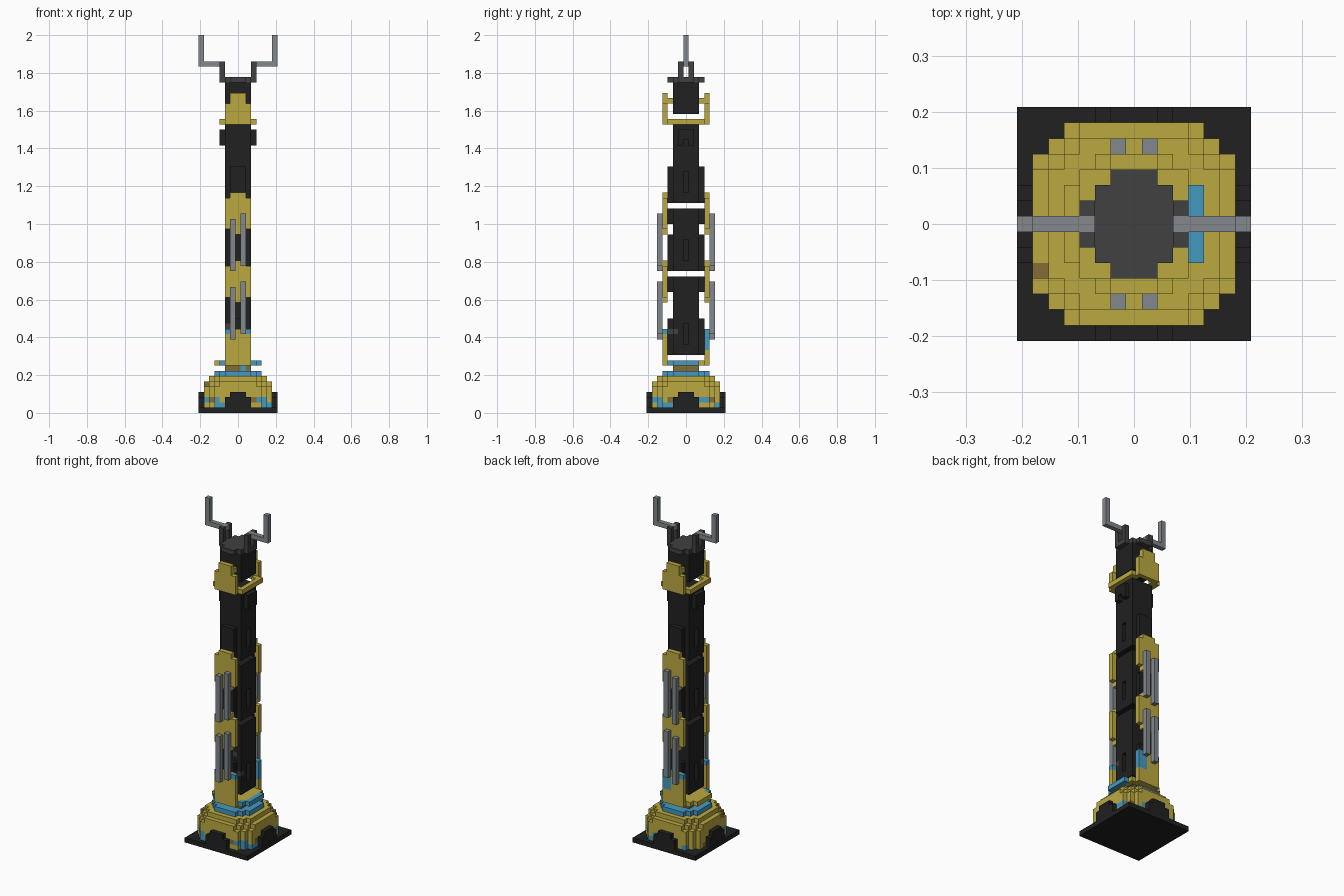
import bpy, bmesh, random
from mathutils import Vector

if "Cube" in bpy.data.objects:
    bpy.data.objects.remove(bpy.data.objects["Cube"])

V = 1 / 36  # edge length of one cell
random.seed(4)

COLOURS = {
    "black": (0.015, 0.015, 0.015), "dark_grey": (0.052, 0.052, 0.052),
    "gold": (0.50, 0.40, 0.053), "blue": (0.06, 0.32, 0.53),
    "brown": (0.23, 0.15, 0.035), "steel_grey": (0.23, 0.25, 0.27),
}
MATS = {}
for n, c in COLOURS.items():
    MATS[n] = bpy.data.materials.new(n)
    MATS[n].diffuse_color = (*c, 1)

DIRS = [(1, 0, 0), (-1, 0, 0), (0, 1, 0), (0, -1, 0), (0, 0, 1), (0, 0, -1)]


def cells(xs, ys, zs, rule=lambda x, y, z: True):
    """Inclusive ranges of cells, filtered by a rule."""
    return [(x, y, z) for x in range(xs[0], xs[1] + 1)
            for y in range(ys[0], ys[1] + 1)
            for z in range(zs[0], zs[1] + 1) if rule(x, y, z)]


def build(name, cell_list, colour):
    """Make a blocky object from cells; colour is a name or a rule per cell."""
    pick = colour if callable(colour) else (lambda x, y, z: colour)
    solid = set(cell_list)
    bm = bmesh.new()
    verts, slots = {}, []
    mesh = bpy.data.meshes.new(name)

    def vert(p):
        key = tuple(round(2 * k) for k in p)
        if key not in verts:
            verts[key] = bm.verts.new(Vector(p) * V)
        return verts[key]

    for c in sorted(solid):
        cname = pick(*c)
        if cname not in slots:
            slots.append(cname)
            mesh.materials.append(MATS[cname])
        centre = Vector((c[0], c[1], c[2] + 0.5))
        for d in DIRS:
            if tuple(a + b for a, b in zip(c, d)) in solid:
                continue
            n = Vector(d)
            u = Vector((d[1], d[2], d[0]))
            w = n.cross(u)
            quad = [centre + (n + u * a + w * b) / 2
                    for a, b in ((-1, -1), (1, -1), (1, 1), (-1, 1))]
            f = bm.faces.new([vert(p) for p in quad])
            f.material_index = slots.index(cname)
    bm.to_mesh(mesh)
    bm.free()
    ob = bpy.data.objects.new(name, mesh)
    bpy.context.collection.objects.link(ob)
    return ob


# Ground plate with four dark archway blocks reaching its edges
def in_arch(x, y, z):
    w = 2 if z < 3 else 1
    return z <= 3 and (abs(x) <= w or abs(y) <= w)


build("base_plate", cells((-7, 7), (-7, 7), (0, 0)), "black")
build("archways", cells((-7, 7), (-7, 7), (1, 3), in_arch), "black")


# Stepped pedestal with four feet
def pedestal(x, y, z):
    r = 6 if z <= 5 else 5
    s = {5: 9, 6: 8}.get(z, 10)
    return max(abs(x), abs(y)) <= r and abs(x) + abs(y) <= s and not in_arch(x, y, z)


def pedestal_colour(x, y, z):
    if z <= 2:
        return random.choice(["gold", "gold", "blue", "brown"])
    return "brown" if (x, y, z) == (-6, -3, 5) else "gold"


build("pedestal", cells((-6, 6), (-6, 6), (1, 6), pedestal), pedestal_colour)
build("pedestal_band", cells((-4, 4), (-4, 4), (7, 7),
      lambda x, y, z: abs(x) + abs(y) <= 6), "blue")
build("pedestal_neck", cells((-2, 2), (-2, 2), (8, 8)),
      lambda x, y, z: "blue" if (x + 2 * y) % 4 == 1 else "brown")
build("pedestal_slab", cells((-4, 4), (-3, 3), (9, 9),
      lambda x, y, z: abs(x) + abs(y) <= 6),
      lambda x, y, z: "blue" if x == 4 or (abs(x) == 3 and y == -3) else "gold")


# Floating core segments: wide block, narrow waist, wide rim
def segment(name, lo, waist, rim, top):
    def rule(x, y, z):
        if waist <= z < rim and abs(y) == 3:
            return False
        if abs(x) == 2 and y == 0 and lo + 2 <= z <= lo + 5:
            return False  # slot in each side
        return abs(x) + abs(y) <= 4
    spots = {(2, -2, 15), (1, -3, 15), (-2, -2, 16), (1, -2, 19), (-1, -2, 18)}
    build(name, cells((-2, 2), (-3, 3), (lo, top), rule),
          lambda x, y, z: "dark_grey" if (x, y, z) in spots else "black")


segment("core_lower", 11, 18, 23, 25)
segment("core_middle", 27, 34, 36, 38)
segment("core_upper", 40, 47, 51, 50)

# Flared collar with dentils below
build("collar", cells((-3, 3), (-3, 3), (51, 54), lambda x, y, z:
      abs(x) + abs(y) <= 4 and (
          (max(abs(x), abs(y)) <= 2)
          or (z in (52, 53) and abs(y) <= 2)
          or (z == 51 and abs(x) == 3 and abs(y) == 1))), "black")

# Gold armour panels and paired rods on front and back
for side, label in ((-1, "front"), (1, "back")):
    y = side * 4

    def lower_colour(x, yy, z, side=side):
        if side > 0 and x * side >= 1 and z >= 12:
            return "blue"
        return "blue" if z == 15 and abs(x) == 2 else "gold"

    build(label + "_panel_lower", cells((-2, 2), (y, y), (9, 15)), lower_colour)
    for pname, lo, hi in (("middle", 21, 28), ("top", 34, 41)):
        build(f"{label}_panel_{pname}", cells((-2, 2), (y, y), (lo, hi),
              lambda x, yy, z: abs(x) <= 1 or lo + 1 <= z < hi), "gold")
    for x in (-1, 1):
        for rname, lo in (("lower", 14), ("upper", 27)):
            z0 = lo + (x > 0)
            build(f"{label}_rod_{rname}_{'right' if x > 0 else 'left'}",
                  cells((x, x), (side * 5, side * 5), (z0, z0 + 9)), "steel_grey")

    # Head shield with a tab joining it to the head
    build(label + "_head_shield",
          cells((-2, 2), (y, y), (55, 60), lambda x, yy, z: abs(x) <= 1 or z <= 58)
          + cells((-1, 1), (side * 3, side * 3), (59, 59)), "gold")

# Ring bars joining the two shields
build("head_ring", cells((-3, 3), (-3, 3), (55, 55),
      lambda x, y, z: abs(x) == 3 or (abs(y) == 3 and abs(x) >= 2)), "gold")

# Head and cap
build("head", cells((-2, 2), (-2, 2), (57, 62), lambda x, y, z: abs(x) + abs(y) <= 4), "black")
build("cap", cells((-2, 2), (-3, 3), (63, 63), lambda x, y, z: abs(x) + abs(y) <= 4), "dark_grey")

# Brackets and upturned antenna arms
for s, label in ((-1, "left"), (1, "right")):
    build(label + "_bracket", [(s * 3, y, z) for y in (-1, 1) for z in range(63, 67)]
          + [(s * 3, 0, 63)], "dark_grey")
    build(label + "_antenna", [(s * x, 0, 66) for x in range(3, 8)]
          + [(s * 7, 0, z) for z in range(67, 72)], "steel_grey")

for m in bpy.data.materials:
    if m.users and not m.is_grease_pencil:
        m.use_nodes = True
        m.node_tree.nodes["Principled BSDF"].inputs["Base Color"].default_value = m.diffuse_color
